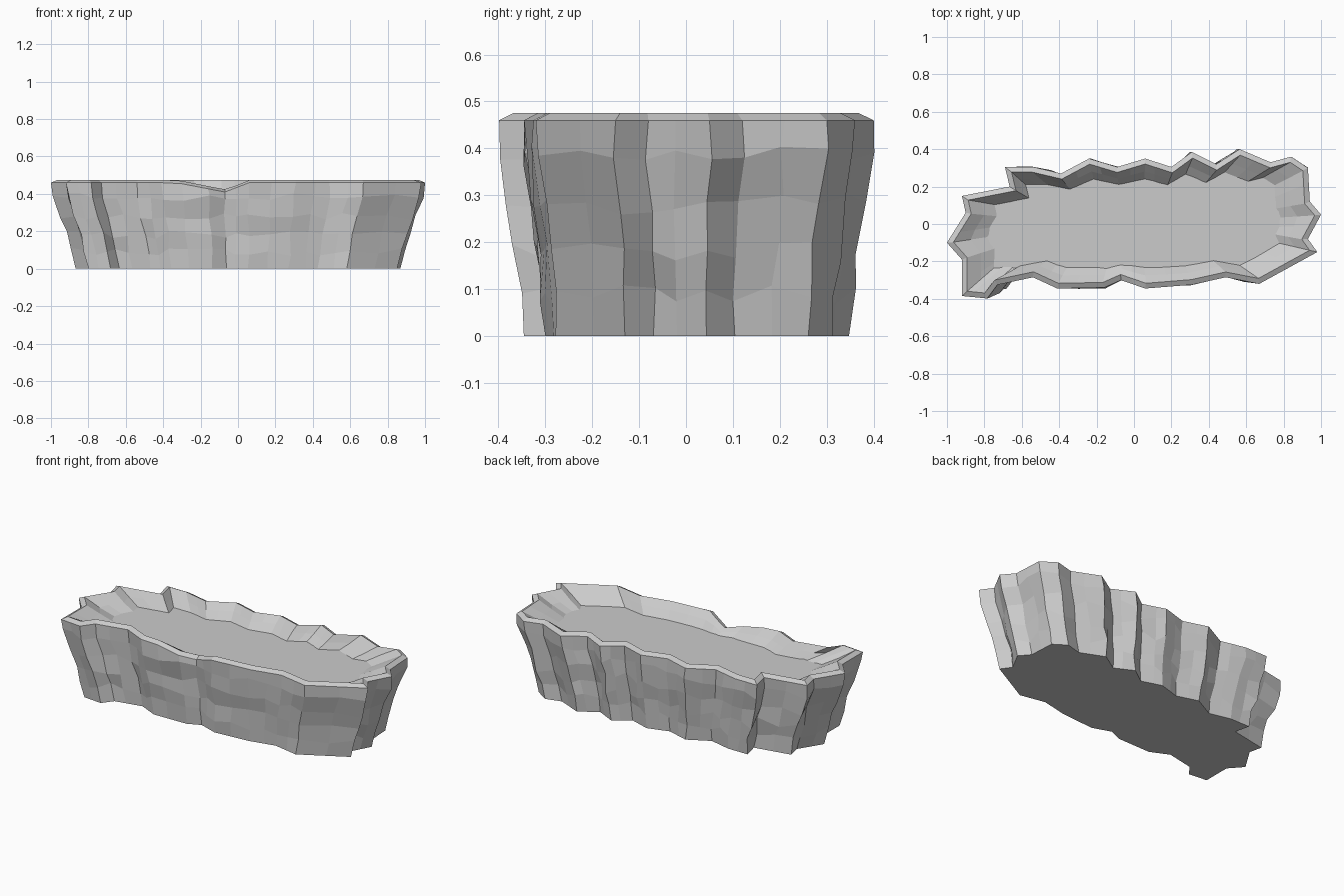
import bpy, bmesh, random
from mathutils import Vector

random.seed(4)
cube = bpy.data.objects.get("Cube")
if cube:
    bpy.data.objects.remove(cube)

# Plan outline of the rim, counter-clockwise from the front right corner
OUTLINE = [(-.92, -.385), (-.785, -.398), (-.73, -.325), (-.54, -.285), (-.41, -.345),
           (-.16, -.34), (-.07, -.30), (.06, -.345), (.31, -.325), (.49, -.285),
           (.67, -.32), (.98, -.15), (.93, -.08), (1, .05), (.94, .12), (.93, .30),
           (.84, .36), (.73, .33), (.565, .40), (.44, .32), (.31, .385), (.20, .305),
           (.06, .35), (-.09, .305), (-.24, .35), (-.39, .27), (-.54, .305),
           (-.69, .305), (-.665, .20), (-.92, .15), (-.90, .06), (-1, -.10), (-.92, -.19)]

# Height and plan scale of the stone courses
COURSES = [(0, .868), (.09, .888), (.18, .917), (.28, .95), (.385, .988)]
FLOOR_Z = .395


def subdivided(outline):
    """Add a midpoint to every long side."""
    pts = []
    for i, p in enumerate(outline):
        a, b = Vector(p), Vector(outline[(i + 1) % len(outline)])
        pts.append(a)
        if (b - a).length > .13:
            pts.append(a.lerp(b, random.uniform(.4, .6)))
    return pts


def inset(pts, width):
    """Move an outline inward by a constant width."""
    out = []
    for i, p in enumerate(pts):
        d1 = (p - pts[i - 1]).normalized()
        d2 = (pts[(i + 1) % len(pts)] - p).normalized()
        n1, n2 = Vector((-d1.y, d1.x)), Vector((-d2.y, d2.x))
        m = (n1 + n2).normalized()
        out.append(p + m * width / max(m.dot(n1), .6))
    return out


def foot_point(p):
    """Where the inner slope meets the floor."""
    x = p.x * (.93 - .13 * abs(p.x))
    return Vector((min(max(x, -.78), .78), max(p.y * .69, -.232)))


def notch(p):
    """Depth of the dip in the front rim."""
    reach = .26 if p.x < -.07 else .13
    return max(0, .05 * (1 - abs(p.x + .07) / reach)) if p.y < -.2 else 0


def jitter(a):
    return random.uniform(-a, a)


stone = bpy.data.materials.new("grey stone")
stone.use_nodes = True
GREY = (.6, .6, .6, 1)
stone.diffuse_color = GREY
stone.node_tree.nodes["Principled BSDF"].inputs["Base Color"].default_value = GREY


def make_object(name, bm):
    mesh = bpy.data.meshes.new(name)
    bm.to_mesh(mesh)
    bm.free()
    mesh.materials.append(stone)
    bpy.context.collection.objects.link(bpy.data.objects.new(name, mesh))


rim = subdivided(OUTLINE)
inner = inset(rim, .028)
foot = [foot_point(p) for p in rim]
bm = bmesh.new()
rings = []

# Rough outer wall
for z, s in COURSES:
    rough = 0 if z == 0 else 1
    rings.append([bm.verts.new((p.x * s + jitter(.009) * rough,
                                p.y * s + jitter(.008) * rough,
                                z + jitter(.022) * rough)) for p in rim])

# Sloped rim
rings.append([bm.verts.new((p.x, p.y, .46 - notch(p))) for p in rim])
rings.append([bm.verts.new((q.x, q.y, .475 - notch(p))) for p, q in zip(rim, inner)])

# Inner slope, running on below the floor
middle, buried = [], []
for p, q, f in zip(rim, inner, foot):
    m, b = q.lerp(f, .5), q.lerp(f, 1.2)
    middle.append(bm.verts.new((m.x, m.y, .434 - notch(p) * .4 + jitter(.006))))
    buried.append(bm.verts.new((b.x, b.y, FLOOR_Z - .016)))
rings += [middle, buried]

for low, high in zip(rings, rings[1:]):
    for i in range(len(low)):
        j = (i + 1) % len(low)
        bm.faces.new((low[i], low[j], high[j], high[i]))

# Flat underside
bm.faces.new(rings[0][::-1])
make_object("rocky_wall", bm)

# Floor of the basin, tucked into the slope
bm = bmesh.new()
edge = [q.lerp(f, .8) for q, f in zip(inner, foot)]
bm.faces.new([bm.verts.new((e.x, e.y, FLOOR_Z)) for e in edge])
make_object("basin_floor", bm)
